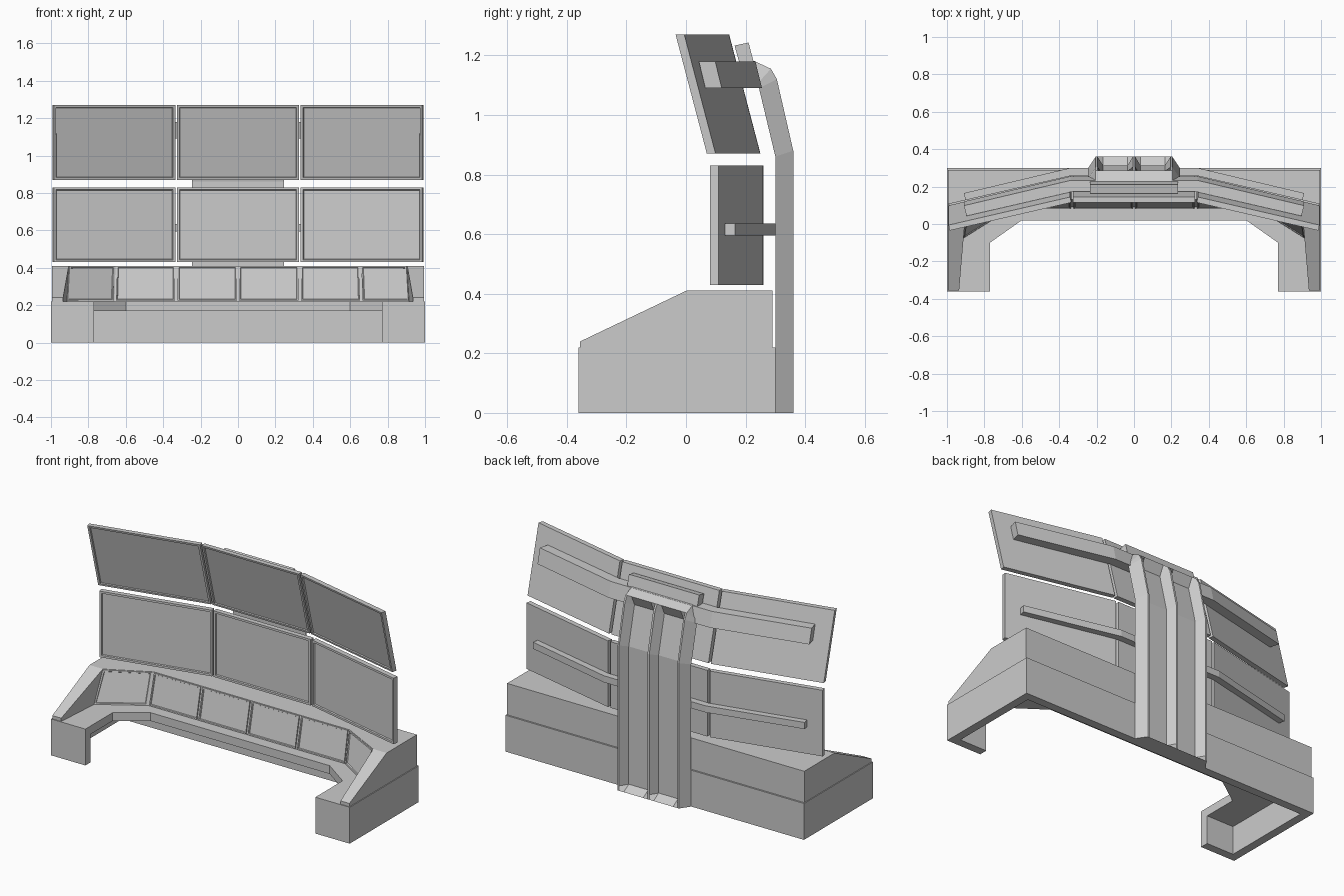
import bpy, bmesh
from mathutils import Vector

if "Cube" in bpy.data.objects:
    bpy.data.objects.remove(bpy.data.objects["Cube"])


def finish(bm, name):
    bmesh.ops.recalc_face_normals(bm, faces=bm.faces[:])
    me = bpy.data.meshes.new(name)
    bm.to_mesh(me)
    bm.free()
    ob = bpy.data.objects.new(name, me)
    bpy.context.collection.objects.link(ob)
    return ob


def loft_bm(rings):
    bm = bmesh.new()
    vs = [[bm.verts.new(p) for p in r] for r in rings]
    n = len(vs[0])
    for a, b in zip(vs, vs[1:]):
        for i in range(n):
            j = (i + 1) % n
            bm.faces.new((a[i], a[j], b[j], b[i]))
    bm.faces.new(vs[0])
    bm.faces.new(vs[-1][::-1])
    return bm


def sym(half):
    return half + [(-x, y) for x, y in reversed(half)]


def prism(name, half, z0, z1, lean=0.0):
    plan = sym(half)
    return finish(loft_bm([[(x, y, z0) for x, y in plan],
                           [(x, y + lean, z1) for x, y in plan]]), name)


def panel(name, corners, depth, bezel, recess):
    """Slab behind a front quad (bl, br, tr, tl) with a recessed screen."""
    c = [Vector(p) for p in corners]
    n = (c[1] - c[0]).cross(c[3] - c[0])
    n.z = 0
    n.normalize()
    bm = loft_bm([c, [p - n * depth for p in c]])
    bmesh.ops.recalc_face_normals(bm, faces=bm.faces[:])
    front = max(bm.faces, key=lambda f: f.normal.dot(n))
    bmesh.ops.inset_region(bm, faces=[front], thickness=bezel)
    bmesh.ops.inset_region(bm, faces=[front], thickness=0.004)
    bmesh.ops.translate(bm, verts=front.verts[:], vec=-n * recess)
    return finish(bm, name)


# Desk base: U-shaped shell, open underneath and towards the operator
base = prism("desk_base", [(1, .30), (1, -.36), (.77, -.36), (.77, -.10), (.60, .02)], 0, .22)
cutter = prism("desk_cutter", [(.95, .25), (.95, -.31), (.765, -.31), (.765, -.5)], -.1, .17)
cutter.hide_render = True
cutter.hide_viewport = True
mod = base.modifiers.new("hollow", "BOOLEAN")
mod.operation = "DIFFERENCE"
mod.solver = "EXACT"
mod.object = cutter

# Raised console with sloping cheeks
low = sym([(.995, .29), (.995, -.355), (.935, -.355), (.915, -.07), (.66, .09)])
top = sym([(.995, .29), (.995, -.355), (.935, -.355), (.905, 0), (.655, .13)])
bm = loft_bm([[(x, y, .22) for x, y in low], [(x, y, .41) for x, y in top]])
bmesh.ops.recalc_face_normals(bm, faces=bm.faces[:])
bmesh.ops.bisect_plane(bm, geom=bm.verts[:] + bm.edges[:] + bm.faces[:],
                       plane_co=(0, -.355, .24), plane_no=(0, -.17, .356), clear_outer=True)
bmesh.ops.holes_fill(bm, edges=[e for e in bm.edges if e.is_boundary], sides=0)
finish(bm, "console")

# Six console panels: columns of (bottom, top) points
cols = [((s * a, b, .224), (s * c, d, .408)) for s, a, b, c, d in (
    (-1, .915, -.07, .905, 0), (-1, .66, .09, .655, .13), (-1, .33, .09, .33, .13), (1, 0, .09, 0, .13),
    (1, .33, .09, .33, .13), (1, .66, .09, .655, .13), (1, .915, -.07, .905, 0))]
for i, (l, r) in enumerate(zip(cols, cols[1:])):
    bl, tl, br, tr = (Vector(p) - Vector((0, .008, 0)) for p in (*l, *r))
    panel(f"console_panel_{i}", [bl.lerp(br, .02), br.lerp(bl, .02), tr.lerp(tl, .02), tl.lerp(tr, .02)],
          .014, .010, .005)

# Two rows of three monitors; upper row leans forward
for row, z0, z1, y0, y1 in (("lower", .43, .83, .23, .23), ("upper", .87, 1.27, .22, .115)):
    for side, xa, ya, xb, yb in (("left", -.985, -.15, -.335, 0),
                                 ("center", -.325, 0, .325, 0),
                                 ("right", .335, 0, .985, -.15)):
        panel(f"{row}_monitor_{side}", [(xa, y0 + ya, z0), (xb, y0 + yb, z0),
                                        (xb, y1 + yb, z1), (xa, y1 + ya, z1)], .03, .018, .008)

# Support arms behind the monitors
prism("lower_arm", [(.34, .30), (.91, .165), (.90, .125), (.33, .26)], .595, .635)
prism("upper_arm", [(.34, .255), (.91, .12), (.895, .065), (.33, .195)], 1.09, 1.18, -.022)

# Ribbed rear pillar swept along a bent path: (front y, z), (back y, z), channel depth
path = [((.30, 0), (.36, 0), 1), ((.30, .03), (.36, .03), .2), ((.30, .86), (.36, .88), .2),
        ((.245, 1.09), (.305, 1.12), .2), ((.235, 1.10), (.285, 1.155), 1),
        ((.20, 1.10), (.225, 1.183), 1)]
rings = []
for f, b, d in path:
    section = sym([(.245, 0), (.205, 1), (.195, 1), (.165, d), (.035, d), (.006, 1)])
    rings.append([(x, f[0] + (b[0] - f[0]) * u, f[1] + (b[1] - f[1]) * u) for x, u in section])
finish(loft_bm(rings), "rear_pillar")

# Mounting plate behind the top center monitor
side = [(.20, 1.10), (.245, 1.11), (.21, 1.243), (.163, 1.233)]
finish(loft_bm([[(x, y, z) for y, z in side] for x in (-.235, .235)]), "mount_plate")
